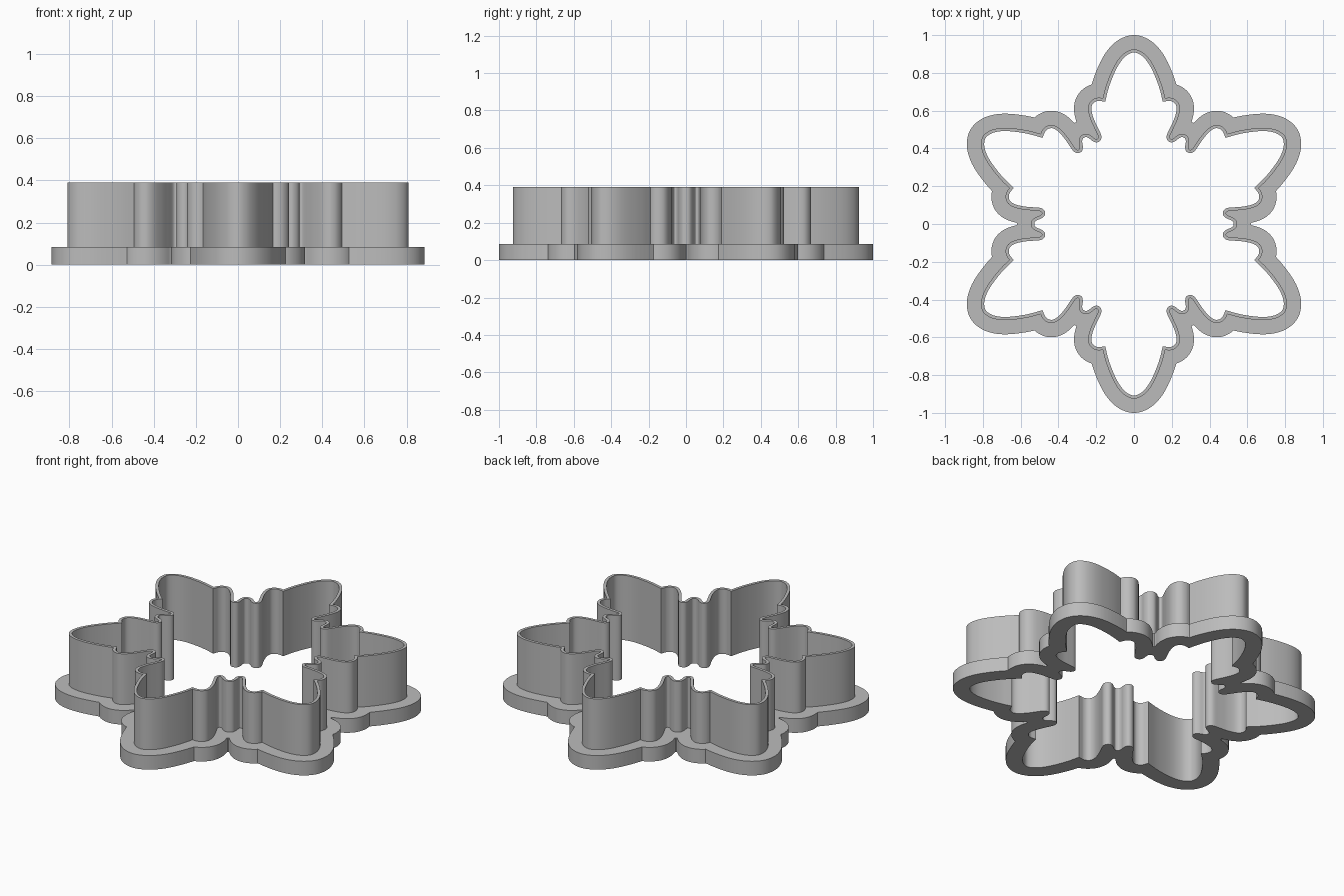
import bpy, bmesh, math
from mathutils import Vector, Matrix

cube = bpy.data.objects.get("Cube")
if cube:
    bpy.data.objects.remove(cube, do_unlink=True)

RIM_H, WALL_H = 0.085, 0.39
WALL_T, RIM_W = 0.017, 0.075

grey = bpy.data.materials.new("plain_grey")
grey.use_nodes = True
colour = (0.5, 0.5, 0.5, 1)
grey.diffuse_color = colour
grey.node_tree.nodes["Principled BSDF"].inputs["Base Color"].default_value = colour

# Half of the notch between two petals, and half of a petal edge
NOTCH = [(.545, 0), (.54, .02), (.522, .035), (.498, .045), (.487, .056), (.498, .068),
         (.54, .072), (.59, .077), (.64, .09), (.67, .112), (.68, .142), (.674, .17), (.66, .19)]
PETAL = [(.66, .19), (.70, .229), (.74, .276), (.777, .328), (.8, .374), (.81, .42), (.801, .4625)]


def smooth(points, steps=6):
    """Catmull-Rom curve through the points, without the last one."""
    p = [points[0]] + points + [points[-1]]
    out = []
    for a, b, c, d in zip(p, p[1:], p[2:], p[3:]):
        for i in range(steps):
            t = i / steps
            out.append(b + ((c - a) * t + (2 * a - 5 * b + 4 * c - d) * t ** 2
                            + (3 * b - a - 3 * c + d) * t ** 3) / 2)
    return out


def mirrored(half, angle):
    """Reflect points across the line through the centre at this angle."""
    c, s = math.cos(2 * angle), math.sin(2 * angle)
    return [Vector((p.x * c + p.y * s, p.x * s - p.y * c)) for p in half]


def offset_inward(loop, dist):
    out = []
    for i, p in enumerate(loop):
        d1 = (p - loop[i - 1]).normalized()
        d2 = (loop[(i + 1) % len(loop)] - p).normalized()
        n1, n2 = Vector((-d1.y, d1.x)), Vector((-d2.y, d2.x))
        n = (n1 + n2).normalized()
        out.append(p + n * dist / max(n.dot(n1), 0.6))
    return out


def grown(loop, dist, count=1080):
    """Rounded outward offset: the farthest reach of circles along the loop."""
    out = []
    for k in range(count):
        a = 2 * math.pi * k / count
        ray = Vector((math.cos(a), math.sin(a)))
        reach = 0
        for p in loop:
            side = ray.x * p.y - ray.y * p.x
            if abs(side) < dist:
                reach = max(reach, p.dot(ray) + math.sqrt(dist * dist - side * side))
        out.append(ray * reach)
    return out


def ring(name, outer, inner, z0, z1):
    """Extruded flat ring between two outlines."""
    curve = bpy.data.curves.new(name, 'CURVE')
    curve.dimensions = '2D'
    curve.fill_mode = 'BOTH'
    curve.extrude = (z1 - z0) / 2
    for loop in (outer, inner):
        spline = curve.splines.new('POLY')
        spline.points.add(len(loop) - 1)
        for point, p in zip(spline.points, loop):
            point.co = (p.x, p.y, 0, 1)
        spline.use_cyclic_u = True
    ob = bpy.data.objects.new(name, curve)
    bpy.context.collection.objects.link(ob)
    bpy.ops.object.select_all(action='DESELECT')
    ob.select_set(True)
    bpy.context.view_layer.objects.active = ob
    bpy.ops.object.convert(target='MESH')
    ob = bpy.context.object
    ob.name = name
    bm = bmesh.new()
    bm.from_mesh(ob.data)
    bmesh.ops.remove_doubles(bm, verts=bm.verts, dist=1e-5)
    bmesh.ops.recalc_face_normals(bm, faces=bm.faces)
    bmesh.ops.translate(bm, verts=bm.verts, vec=(0, 0, (z0 + z1) / 2))
    bm.to_mesh(ob.data)
    bm.free()
    ob.data.materials.clear()
    ob.data.materials.append(grey)
    bpy.ops.object.shade_smooth_by_angle(angle=math.radians(30))


# One sixth of the snowflake outline, repeated around the centre
notch = [Vector(p) for p in NOTCH]
petal = [Vector(p) for p in PETAL]
sixth = smooth(mirrored(notch, 0)[:0:-1] + notch)
sixth += smooth(petal + mirrored(petal, math.pi / 6)[-2::-1])
outline = []
for k in range(6):
    turn = Matrix.Rotation(k * math.pi / 3, 2)
    outline += [turn @ p for p in sixth]

inside = offset_inward(outline, WALL_T)
ring("base_rim", grown(outline, RIM_W), inside, 0, RIM_H)
ring("cutting_wall", outline, inside, RIM_H, WALL_H)
